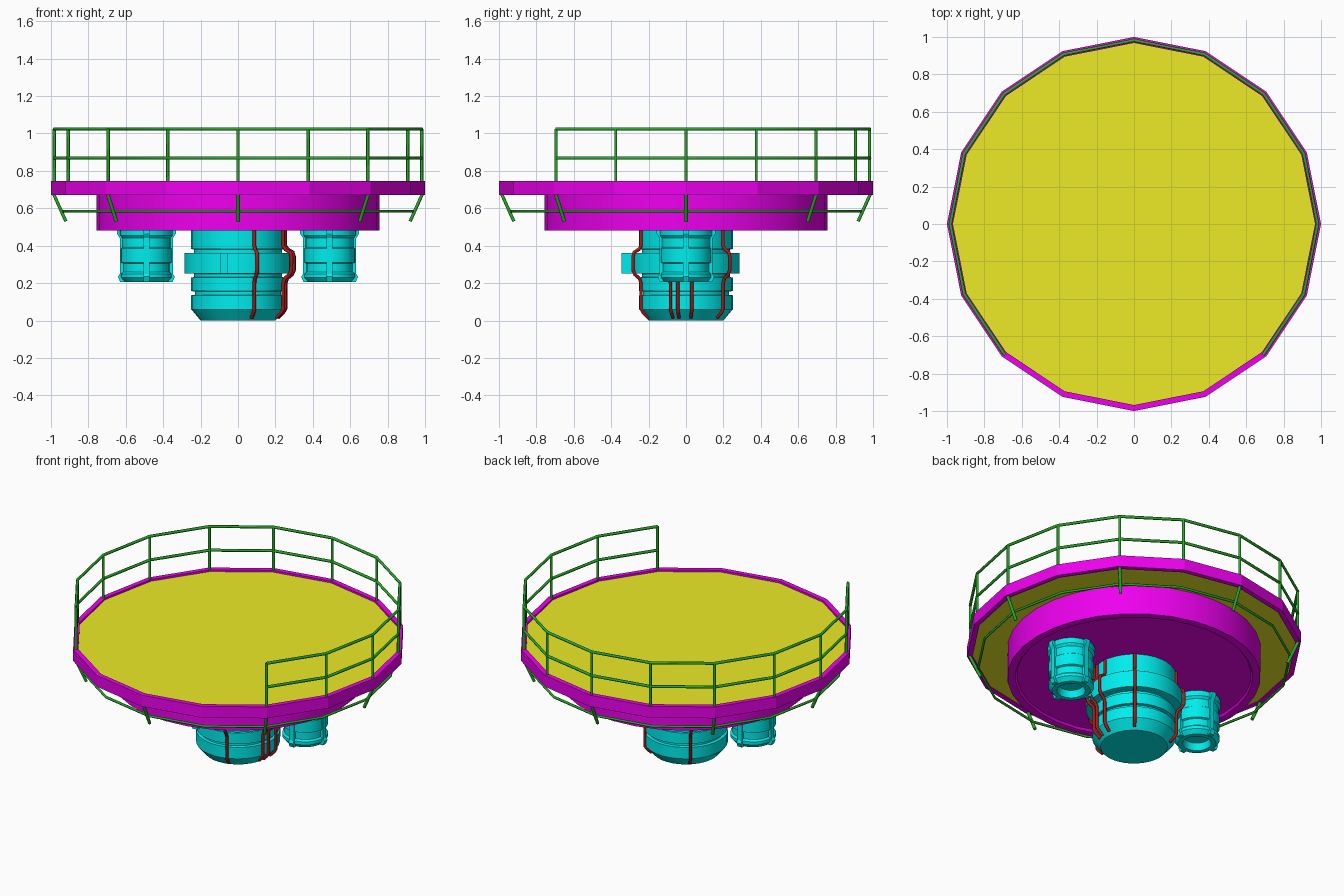
import bpy, bmesh
from math import sin, cos, radians, pi
from mathutils import Matrix, Vector

if "Cube" in bpy.data.objects:
    bpy.data.objects.remove(bpy.data.objects["Cube"])


def material(name, rgb):
    m = bpy.data.materials.new(name)
    m.diffuse_color = (*rgb, 1)
    m.use_nodes = True
    m.node_tree.nodes["Principled BSDF"].inputs["Base Color"].default_value = m.diffuse_color
    return m


MAGENTA = material("magenta", (0.85, 0.0, 0.85))
YELLOW = material("yellow", (0.85, 0.83, 0.02))
GREEN = material("green", (0.02, 0.4, 0.02))
CYAN = material("cyan", (0.0, 0.85, 0.85))
RED = material("dark_red", (0.4, 0.01, 0.01))


def polar(r, deg, z):
    a = radians(deg)
    return Vector((r * cos(a), r * sin(a), z))


def finish(name, bm, mat, smooth=False):
    bmesh.ops.recalc_face_normals(bm, faces=bm.faces)
    me = bpy.data.meshes.new(name)
    bm.to_mesh(me)
    bm.free()
    ob = bpy.data.objects.new(name, me)
    bpy.context.collection.objects.link(ob)
    me.materials.append(mat)
    if smooth:
        bpy.ops.object.select_all(action='DESELECT')
        ob.select_set(True)
        bpy.context.view_layer.objects.active = ob
        bpy.ops.object.shade_smooth_by_angle(angle=radians(30))
    return ob


def lathe(name, profile, sides, mat, closed=False, smooth=False, centre=(0, 0, 0)):
    """Spin an (r, z) profile round z; open profiles get end caps."""
    bm = bmesh.new()
    c = Vector(centre)
    rings = [[bm.verts.new(polar(r, 360 * i / sides, z) + c) for i in range(sides)]
             for r, z in profile]
    pairs = list(zip(rings, rings[1:])) + ([(rings[-1], rings[0])] if closed else [])
    for a, b in pairs:
        for i in range(sides):
            j = (i + 1) % sides
            bm.faces.new((a[i], a[j], b[j], b[i]))
    if not closed:
        bm.faces.new(rings[0])
        bm.faces.new(rings[-1])
    return finish(name, bm, mat, smooth)


def tubes(name, paths, radius, mat, cyclic=False):
    cu = bpy.data.curves.new(name, 'CURVE')
    cu.dimensions = '3D'
    cu.bevel_depth = radius
    cu.bevel_resolution = 1
    cu.use_fill_caps = True
    for path in paths:
        s = cu.splines.new('POLY')
        s.points.add(len(path) - 1)
        for p, co in zip(s.points, path):
            p.co = (*co, 1)
        s.use_cyclic_u = cyclic
    cu.materials.append(mat)
    ob = bpy.data.objects.new(name, cu)
    bpy.context.collection.objects.link(ob)
    return ob


STEP = 22.5

# Platform: rim, deck, lower drum
lathe("platform_rim", [(1, 0.67), (1, 0.745), (0.968, 0.745), (0.968, 0.67)], 16,
      MAGENTA, closed=True)
lathe("deck", [(0.97, 0.675), (0.97, 0.733)], 16, YELLOW)
lathe("lower_drum", [(0.757, 0.68), (0.757, 0.482), (0.71, 0.482), (0.70, 0.495)], 32,
      MAGENTA, smooth=True)

# Upper railing, open at the front
angles = [-45 + STEP * i for i in range(13)]
tubes("railing_posts", [[polar(0.982, a, 0.72), polar(0.982, a, 1.025)] for a in angles],
      0.009, GREEN)
tubes("railing_bars", [[polar(0.982, a, z) for a in angles] for z in (0.868, 1.024)],
      0.009, GREEN)

# Lower guard ring and its slanted struts
tubes("guard_ring", [[polar(0.935, STEP * i, 0.585) for i in range(16)]], 0.008, GREEN,
      cyclic=True)
tubes("guard_struts", [[polar(0.985, 45 * i, 0.675), polar(0.92, 45 * i, 0.53)]
                       for i in range(8)], 0.010, GREEN)

# Central engine with grooves and a wide collar
lathe("main_engine", [(0.20, 0.0), (0.25, 0.06), (0.25, 0.135), (0.23, 0.137), (0.23, 0.155),
                      (0.25, 0.157), (0.25, 0.23), (0.235, 0.232), (0.235, 0.25),
                      (0.287, 0.252), (0.287, 0.36), (0.235, 0.362), (0.235, 0.38),
                      (0.25, 0.382), (0.25, 0.50)], 32, CYAN, smooth=True)
bm = bmesh.new()
bmesh.ops.create_cube(bm, size=1, matrix=Matrix.Translation((-0.075, -0.305, 0.306))
                      @ Matrix.Diagonal((0.04, 0.08, 0.108, 1)))
finish("collar_block", bm, CYAN)

# Pipes that follow the engine profile
pipe_profile = [(0.255, 0.49), (0.255, 0.40), (0.268, 0.38), (0.295, 0.365), (0.302, 0.34),
                (0.302, 0.27), (0.29, 0.245), (0.265, 0.225), (0.256, 0.20),
                (0.256, 0.065), (0.245, 0.045), (0.215, 0.015)]
tubes("engine_pipes", [[polar(r, a, z) for r, z in pipe_profile]
                       for a in (-70, -19, -10, 7, 51, 131)], 0.010, RED)

# Side thrusters with four ribs each
rib_profile = [(0.10, 0.49), (0.158, 0.49), (0.158, 0.465), (0.142, 0.44), (0.142, 0.25),
               (0.152, 0.235), (0.14, 0.207), (0.10, 0.207)]
for side, x in (("left", -0.49), ("right", 0.49)):
    lathe(side + "_thruster", [(0.142, 0.49), (0.142, 0.455), (0.13, 0.44), (0.13, 0.39),
                               (0.137, 0.385), (0.137, 0.31), (0.125, 0.305), (0.125, 0.26),
                               (0.137, 0.25), (0.137, 0.23), (0.115, 0.205), (0.085, 0.205),
                               (0.075, 0.25)], 24, CYAN, smooth=True, centre=(x, 0, 0))
    bm = bmesh.new()
    for k in range(4):
        turn = Matrix.Translation((x, 0, 0)) @ Matrix.Rotation(k * pi / 2, 4, 'Z')
        near, far = [[bm.verts.new(turn @ Vector((r, w, z))) for r, z in rib_profile]
                     for w in (-0.016, 0.016)]
        bm.faces.new(near)
        bm.faces.new(far)
        for i in range(len(near)):
            j = (i + 1) % len(near)
            bm.faces.new((near[i], near[j], far[j], far[i]))
    finish(side + "_thruster_ribs", bm, CYAN)
